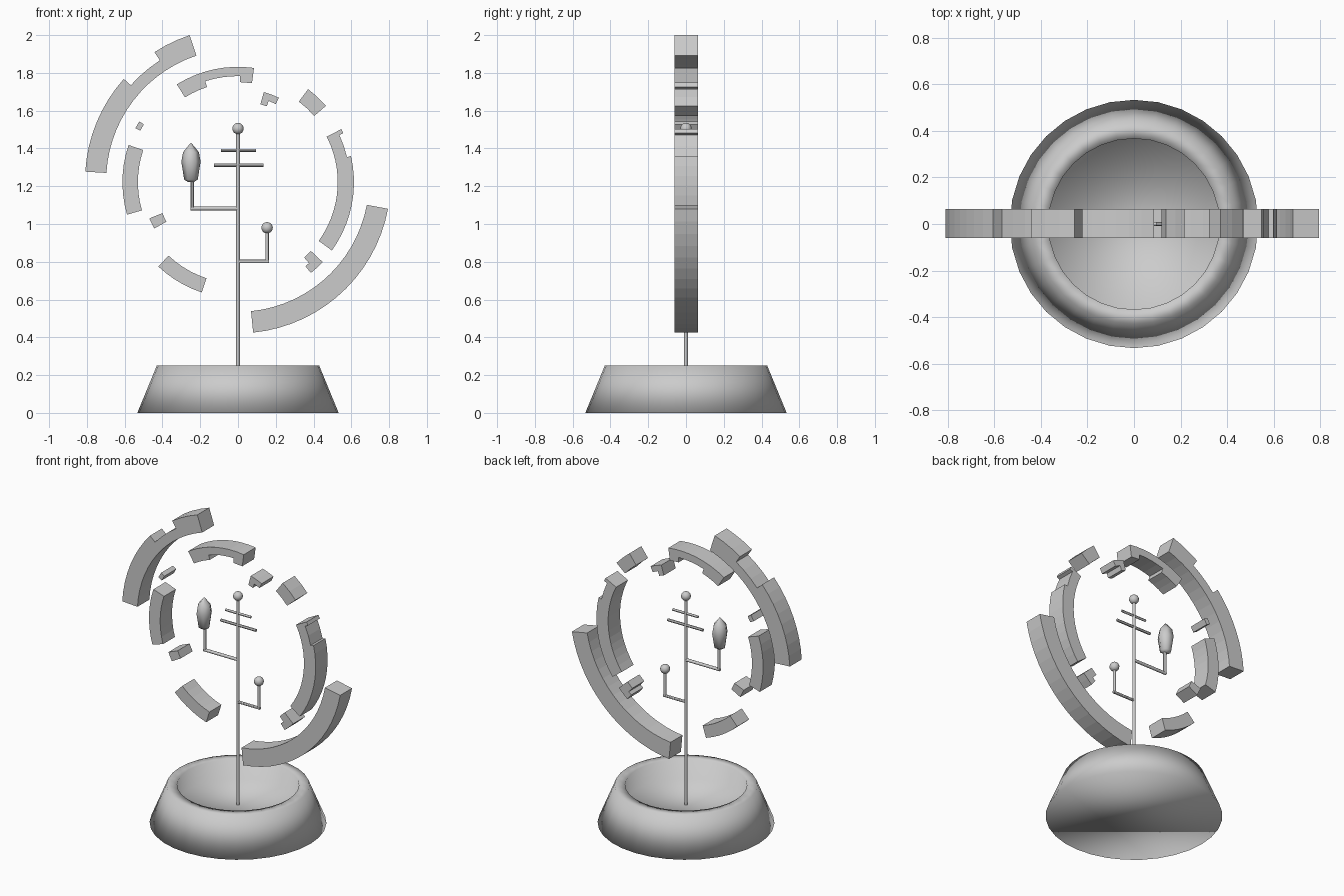
import bpy, bmesh, math
from mathutils import Vector

if "Cube" in bpy.data.objects:
    bpy.data.objects.remove(bpy.data.objects["Cube"])


def finish(name, bm, smooth=False):
    bmesh.ops.recalc_face_normals(bm, faces=bm.faces)
    me = bpy.data.meshes.new(name)
    for f in bm.faces:
        f.smooth = smooth
    bm.to_mesh(me)
    bm.free()
    ob = bpy.data.objects.new(name, me)
    bpy.context.collection.objects.link(ob)
    return ob


def lathe(name, profile, sides, cx=0.0):
    """Revolve (radius, z) points around a vertical axis, closing both ends."""
    bm = bmesh.new()
    rings = [[bm.verts.new((cx + r * math.cos(2 * math.pi * i / sides),
                            r * math.sin(2 * math.pi * i / sides), z))
              for i in range(sides)] for r, z in profile]
    for a, b in zip(rings, rings[1:]):
        for i in range(sides):
            j = (i + 1) % sides
            bm.faces.new((a[i], a[j], b[j], b[i]))
    bm.faces.new(rings[0])
    bm.faces.new(rings[-1])
    return finish(name, bm, True)


def rod(name, p, q, r):
    p, q = Vector(p), Vector(q)
    d = q - p
    bpy.ops.mesh.primitive_cylinder_add(vertices=12, radius=r, depth=d.length,
                                        location=(p + q) / 2)
    ob = bpy.context.object
    ob.name = name
    ob.rotation_euler = d.to_track_quat('Z', 'Y').to_euler()
    bpy.ops.object.shade_smooth_by_angle()


def ball(name, x, z, r):
    bpy.ops.mesh.primitive_uv_sphere_add(segments=16, ring_count=10, radius=r,
                                         location=(x, 0, z))
    bpy.context.object.name = name
    bpy.ops.object.shade_smooth()


def arc(steps, cz):
    """Outline points of consecutive (start, end, radius) arc steps."""
    pts = []
    for a0, a1, r in steps:
        n = max(1, round(abs(a1 - a0) / 5))
        for i in range(n + 1):
            a = math.radians(a0 + (a1 - a0) * i / n)
            pts.append((r * math.cos(a), cz + r * math.sin(a)))
    return pts


def fragment(name, outer, inner, cz, y0=-0.061, y1=0.064):
    """Broken ring piece: stepped outer and inner arcs extruded in y."""
    pts = arc(outer, cz) + arc(inner, cz)[::-1]
    bm = bmesh.new()
    f = [bm.verts.new((x, y0, z)) for x, z in pts]
    b = [bm.verts.new((x, y1, z)) for x, z in pts]
    for i in range(len(pts)):
        j = (i + 1) % len(pts)
        bm.faces.new((f[i], f[j], b[j], b[i]))
    caps = [bm.faces.new(f), bm.faces.new(b[::-1])]
    bmesh.ops.recalc_face_normals(bm, faces=bm.faces)
    bmesh.ops.triangulate(bm, faces=caps)
    finish(name, bm)


# hollow tapered base
lathe("base_bowl", [(0.533, 0), (0.43, 0.25), (0.367, 0.25), (0.367, 0.12)], 32)

# stem, cross bars and branches
rod("stem", (0, 0, 0.11), (0, 0, 1.5), 0.01)
ball("stem_ball", 0, 1.505, 0.03)
rod("upper_bar", (-0.09, 0, 1.39), (0.096, 0, 1.39), 0.008)
rod("lower_bar", (-0.126, 0, 1.312), (0.134, 0, 1.312), 0.009)
rod("left_branch", (0, 0, 1.082), (-0.251, 0, 1.082), 0.01)
rod("left_upright", (-0.242, 0, 1.08), (-0.242, 0, 1.24), 0.01)
rod("right_branch", (0, 0, 0.802), (0.163, 0, 0.802), 0.009)
rod("right_upright", (0.154, 0, 0.8), (0.154, 0, 0.97), 0.009)
ball("right_branch_ball", 0.154, 0.98, 0.03)

# faceted bud on the left branch
bud = lathe("bud", [(0.015, 1.222), (0.036, 1.235), (0.051, 1.33),
                    (0.042, 1.38), (0.003, 1.428)], 6, -0.249)

# two large outer arcs
OZ, IZ = 1.229, 1.221
fragment("outer_arc_lower", [(-84.3, -10.6, 0.808)], [(-84.3, -10.6, 0.694)], OZ)
fragment("outer_arc_upper",
         [(176.6, 138.3, 0.81), (138.3, 123, 0.76), (123, 108.4, 0.812)],
         [(176.6, 108.4, 0.698)], OZ)

# broken pieces of the inner ring: (outer steps, inner steps)
pieces = {
    "top": ([(122, 82, 0.611)], [(122, 108, 0.53), (108, 89, 0.562), (89, 82, 0.53)]),
    "left": ([(161.2, 196.3, 0.612)], [(161.2, 196.3, 0.53)]),
    "bottom_left": ([(226.6, 251.8, 0.614)], [(226.6, 251.8, 0.535)]),
    "upper_right": ([(41, 53, 0.617)], [(41, 53, 0.535)]),
    "right": ([(27.2, 25, 0.615), (25, 13, 0.592), (13, -36, 0.614)], [(27.2, -36, 0.528)]),
    "chip_left": ([(148.4, 152.2, 0.614)], [(148.4, 152.2, 0.585)]),
    "chip_lower_left": ([(202.2, 208.9, 0.507)], [(202.2, 208.9, 0.433)]),
    "chip_top": ([(74, 64.2, 0.497)], [(74, 69.3, 0.43), (69.3, 64.2, 0.46)]),
    "chip_lower_right": ([(-51.2, -43.3, 0.616)],
                         [(-51.2, -48.7, 0.57), (-48.7, -43.3, 0.53)]),
}
for name, (outer, inner) in pieces.items():
    fragment("ring_" + name, outer, inner, IZ)
